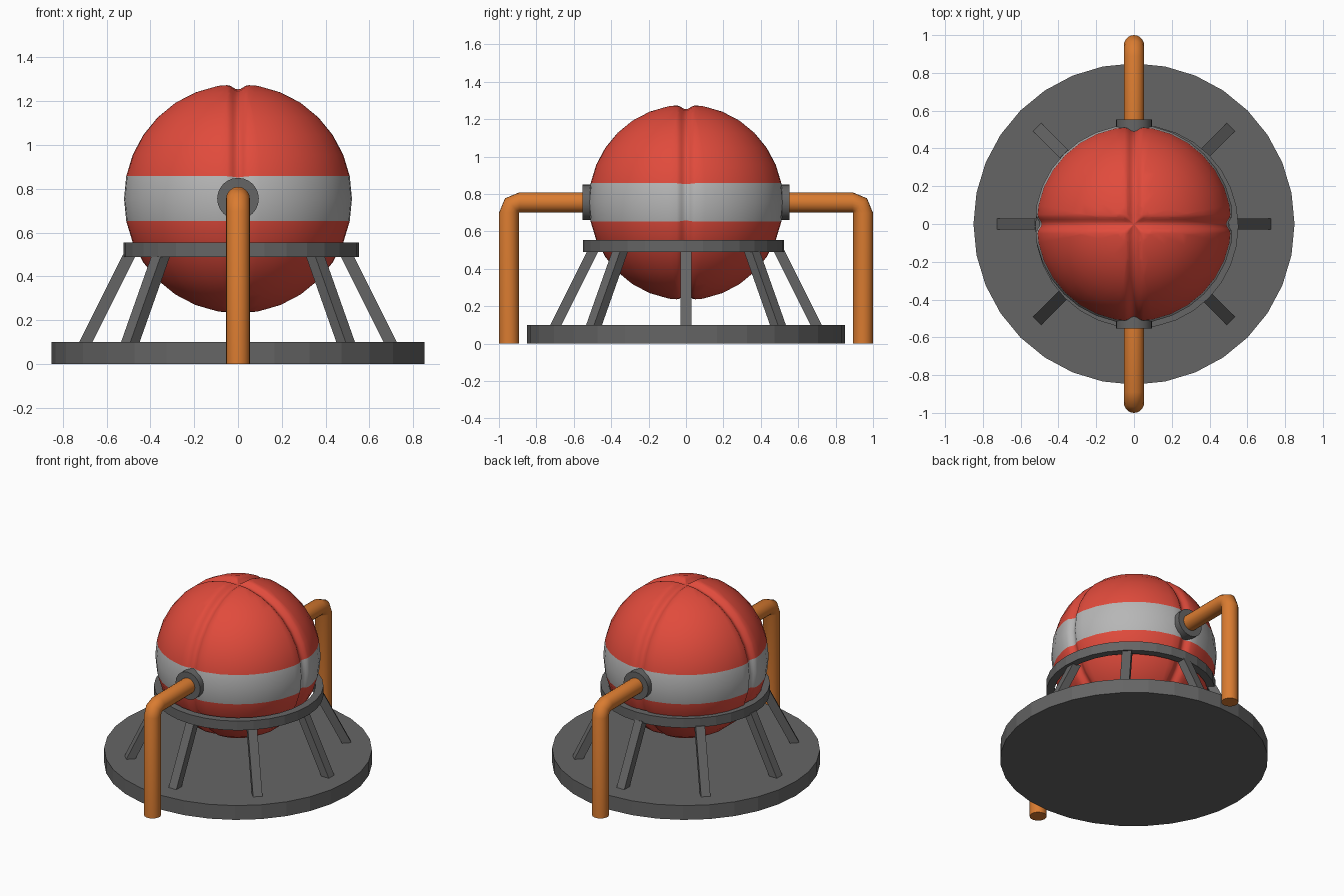
import bpy, bmesh, math
from mathutils import Vector, Matrix

if "Cube" in bpy.data.objects:
    bpy.data.objects.remove(bpy.data.objects["Cube"])

def material(name, color):
    m = bpy.data.materials.new(name)
    m.diffuse_color = (*color, 1)
    m.use_nodes = True
    m.node_tree.nodes["Principled BSDF"].inputs["Base Color"].default_value = m.diffuse_color
    return m

RED = material("red_paint", (0.75, 0.07, 0.045))
ORANGE = material("orange_pipe", (0.70, 0.20, 0.03))
LIGHT = material("light_grey", (0.47, 0.47, 0.47))
DARK = material("dark_grey", (0.13, 0.13, 0.13))

def add_object(name, bm, *mats):
    bmesh.ops.recalc_face_normals(bm, faces=bm.faces[:])
    me = bpy.data.meshes.new(name)
    bm.to_mesh(me)
    bm.free()
    ob = bpy.data.objects.new(name, me)
    bpy.context.collection.objects.link(ob)
    for m in mats:
        me.materials.append(m)
    return ob

def smooth(ob, angle=40):
    bpy.ops.object.select_all(action='DESELECT')
    ob.select_set(True)
    bpy.context.view_layer.objects.active = ob
    bpy.ops.object.shade_smooth_by_angle(angle=math.radians(angle))

def disc(name, radius, depth, segments, matrix, mat):
    bm = bmesh.new()
    bmesh.ops.create_cone(bm, cap_ends=True, segments=segments, radius1=radius,
                          radius2=radius, depth=depth, matrix=matrix)
    return add_object(name, bm, mat)

# Base plate
disc("base_plate", 0.85, 0.10, 32, Matrix.Translation((0, 0, 0.05)), DARK)

# Spherical tank with two crossed grooves and a light band
R, CZ, GROOVE_W, GROOVE_D = 0.525, 0.755, 0.05, 0.026
bm = bmesh.new()
bmesh.ops.create_uvsphere(bm, u_segments=32, v_segments=16, radius=R)
for axis in (Vector((1, 0, 0)), Vector((0, 1, 0))):
    for d in (-0.05, -0.036, -0.024, -0.012, 0, 0.012, 0.024, 0.036, 0.05):
        geom = bm.verts[:] + bm.edges[:] + bm.faces[:]
        bmesh.ops.bisect_plane(bm, geom=geom, dist=1e-5, plane_co=axis * d, plane_no=axis)
bmesh.ops.remove_doubles(bm, verts=bm.verts[:], dist=0.0005)
for f in bm.faces:
    f.material_index = 1 if abs(f.calc_center_median().z) < 0.102 else 0
for v in bm.verts:
    d = min(abs(v.co.x), abs(v.co.y))
    if d < GROOVE_W:
        dip = GROOVE_D * 0.5 * (1 + math.cos(math.pi * d / GROOVE_W))
        v.co -= v.co.normalized() * dip
for v in bm.verts:
    v.co.z += CZ
smooth(add_object("tank", bm, RED, LIGHT), 60)

# Support ring: rectangular section swept round
bm = bmesh.new()
N = 32
section = [(0.488, 0.49), (0.538, 0.49), (0.538, 0.555), (0.488, 0.555)]
loops = []
for i in range(N):
    a = 2 * math.pi * i / N
    loops.append([bm.verts.new((r * math.cos(a) + 0.015, r * math.sin(a) - 0.013, z))
                  for r, z in section])
for i in range(N):
    p, q = loops[i], loops[(i + 1) % N]
    for k in range(4):
        bm.faces.new((p[k], q[k], q[(k + 1) % 4], p[(k + 1) % 4]))
add_object("support_ring", bm, DARK)

# Eight slanted legs
for i in range(8):
    bm = bmesh.new()
    bmesh.ops.create_cube(bm, size=1)
    for v in bm.verts:
        up = v.co.z > 0
        v.co = Vector(((0.495 if up else 0.705) + v.co.x * 0.06, v.co.y * 0.06,
                       0.50 if up else 0.08))
    bmesh.ops.rotate(bm, verts=bm.verts[:], matrix=Matrix.Rotation(i * math.pi / 4, 3, 'Z'))
    add_object(f"leg_{i + 1}", bm, DARK)

# Flanges and bent pipes, front and back
for side, s in (("front", -1), ("back", 1)):
    flange = disc(side + "_flange", 0.095, 0.065, 24,
                  Matrix.Translation((0, s * 0.522, CZ)) @ Matrix.Rotation(math.pi / 2, 4, 'X'), DARK)
    smooth(flange)
    bend = [(0.89 + 0.056 * math.sin(a), CZ - 0.056 * (1 - math.cos(a)))
            for a in (0, math.pi / 4, math.pi / 2)]
    path = [(0.50, CZ)] + bend + [(0.946, 0.0)]
    # rings of vertices mitred along the path
    bm = bmesh.new()
    tilts = [0, 0, math.pi / 4, math.pi / 2, math.pi / 2]
    rings = []
    for (y, z), t in zip(path, tilts):
        ring = []
        for k in range(20):
            a = 2 * math.pi * k / 20
            o = 0.054 * math.sin(a)
            ring.append(bm.verts.new((0.054 * math.cos(a), s * (y + o * math.sin(t)),
                                      z + o * math.cos(t))))
        rings.append(ring)
    for p, q in zip(rings, rings[1:]):
        for k in range(20):
            bm.faces.new((p[k], p[(k + 1) % 20], q[(k + 1) % 20], q[k]))
    bm.faces.new(rings[0])
    bm.faces.new(rings[-1])
    smooth(add_object(side + "_pipe", bm, ORANGE), 50)
